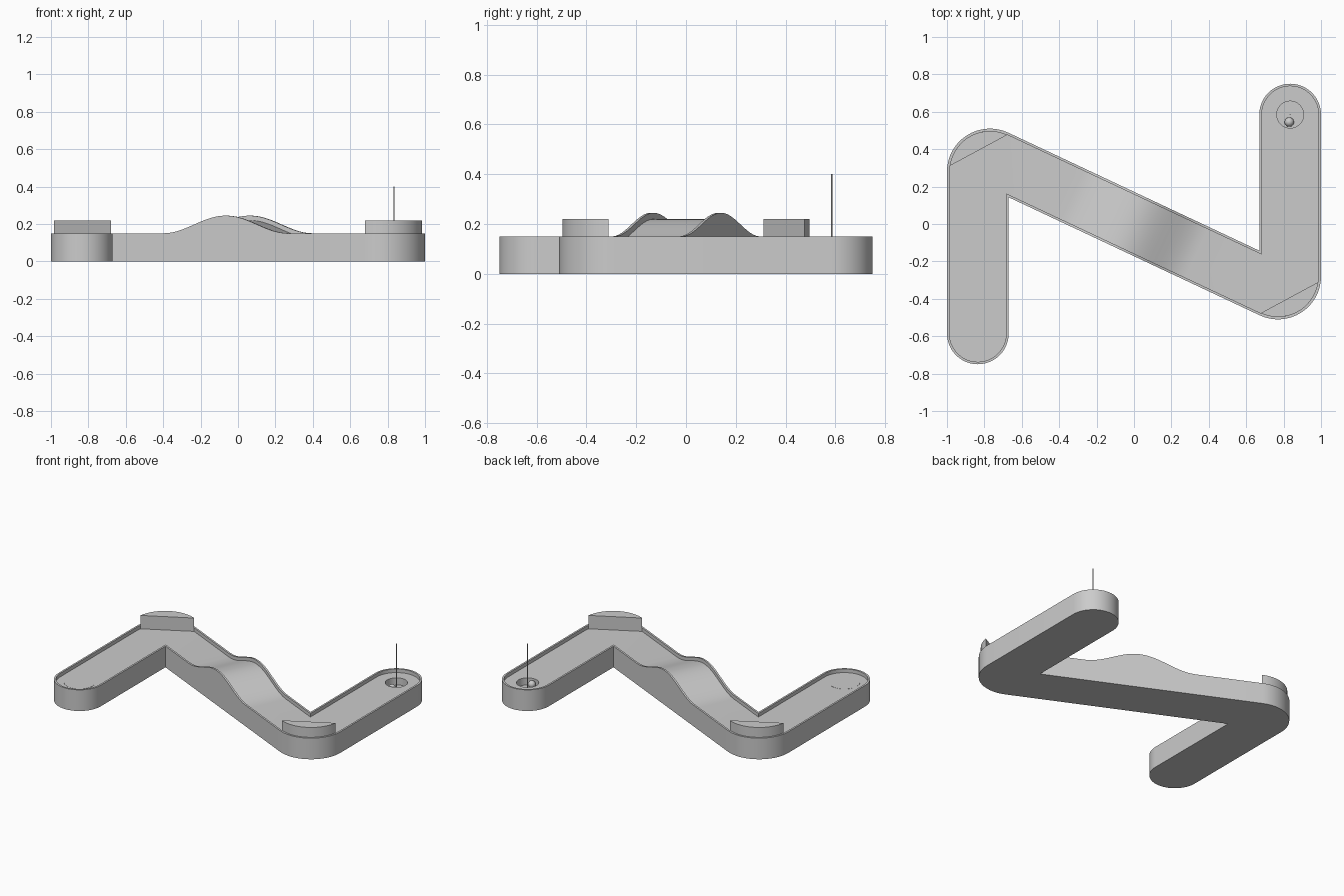
import bpy, bmesh
from math import sin, cos, pi, atan2, sqrt
from mathutils import Vector

if "Cube" in bpy.data.objects:
    bpy.data.objects.remove(bpy.data.objects["Cube"])

L = sqrt(1 + 0.47 ** 2)
D = Vector((1 / L, -0.47 / L))          # direction of the diagonal lane
N = Vector((0.47 / L, 1 / L))           # its normal
C, R = Vector((-0.77, 0.28)), 0.23      # outer corner arc
E, RE = Vector((-0.835, -0.585)), 0.165  # rounded lane end
HUMP, STEPS = 0.37, 24
RIM, FLOOR, WALL = 0.15, 0.125, 0.013


def arc(c, r, a0, a1, n):
    return [Vector((c.x + r * cos(a0 + (a1 - a0) * i / n), c.y + r * sin(a0 + (a1 - a0) * i / n)))
            for i in range(n + 1)]


def outline(inset):
    """Half the Z outline, then the same half turned by 180 degrees; returns (point, hump height)."""
    w = C.dot(N) + R - inset
    half = []
    for i in range(STEPS + 1):
        u = HUMP - 2 * HUMP * i / STEPS
        half.append((D * u + N * w, 0.0475 * (1 + cos(pi * u / HUMP))))
    half += [(p, 0) for p in arc(C, R - inset, atan2(N.y, N.x), pi, 16)]
    half += [(p, 0) for p in arc(E, RE - inset, pi, 2 * pi, 24)]
    x = -0.67 - inset
    half.append((Vector((x, (-w - N.x * x) / N.y)), 0))
    return half + [(-p, h) for p, h in half]


def finish(name, bm, smooth=True):
    bmesh.ops.recalc_face_normals(bm, faces=bm.faces)
    me = bpy.data.meshes.new(name)
    bm.to_mesh(me)
    bm.free()
    ob = bpy.data.objects.new(name, me)
    bpy.context.collection.objects.link(ob)
    if smooth:
        shade(ob)
    return ob


def activate(ob):
    bpy.ops.object.select_all(action='DESELECT')
    ob.select_set(True)
    bpy.context.view_layer.objects.active = ob


def shade(ob):
    activate(ob)
    bpy.ops.object.shade_smooth_by_angle(angle=0.5)


def prism(name, pts, z0, z1, smooth=True):
    bm = bmesh.new()
    lo = [bm.verts.new((p.x, p.y, z0)) for p in pts]
    hi = [bm.verts.new((p.x, p.y, z1)) for p in pts]
    bm.faces.new(lo[::-1])
    bm.faces.new(hi)
    for i in range(len(pts)):
        j = (i + 1) % len(pts)
        bm.faces.new((lo[i], lo[j], hi[j], hi[i]))
    return finish(name, bm, smooth)


def disc(name, c, r, z0, z1, n=32, smooth=True):
    return prism(name, arc(c, r, 0, 2 * pi, n)[:-1], z0, z1, smooth)


# Lane: outer wall, rim, inner wall, floor with hump
bm = bmesh.new()
outer, inner = outline(0), outline(WALL)
rings = [[bm.verts.new((p.x, p.y, 0)) for p, h in outer],
         [bm.verts.new((p.x, p.y, RIM + h)) for p, h in outer],
         [bm.verts.new((p.x, p.y, RIM + h)) for p, h in inner],
         [bm.verts.new((p.x, p.y, FLOOR + h)) for p, h in inner]]
n = len(outer)
for a, b in zip(rings, rings[1:]):
    for i in range(n):
        j = (i + 1) % n
        bm.faces.new((a[i], a[j], b[j], b[i]))
bm.faces.new(rings[0][::-1])
f, m = rings[3], n // 2
bm.faces.new(f[STEPS:m + 1])
bm.faces.new(f[m + STEPS:] + f[:1])
for i in range(STEPS):
    bm.faces.new((f[i], f[i + 1], f[m + STEPS - i - 1], f[m + STEPS - i]))
lane = finish("golf_lane", bm, False)

# Cup cut into the far lane end
cutter = disc("cup_cutter", -E, 0.072, 0.075, 0.3, 32, False)
cutter.hide_render = True
mod = lane.modifiers.new("cup", 'BOOLEAN')
mod.operation, mod.solver, mod.object = 'DIFFERENCE', 'EXACT', cutter
activate(lane)
bpy.ops.object.modifier_apply(modifier=mod.name)
bpy.data.objects.remove(cutter)
shade(lane)

# Corner bumpers
seg = arc(C, R - WALL, atan2(N.y, N.x), pi * 0.955, 16)
prism("bumper_left", seg, FLOOR - 0.005, 0.22)
prism("bumper_right", [-p for p in seg], FLOOR - 0.005, 0.22)

# Tee spot, pin and ball
disc("tee_spot", E, 0.1, FLOOR - 0.002, FLOOR + 0.001)
disc("flag_pin", -E, 0.003, 0.07, 0.4, 8)
bm = bmesh.new()
bmesh.ops.create_uvsphere(bm, u_segments=24, v_segments=12, radius=0.025)
bmesh.ops.translate(bm, verts=bm.verts, vec=(0.83, 0.545, 0.1))
finish("ball", bm)
